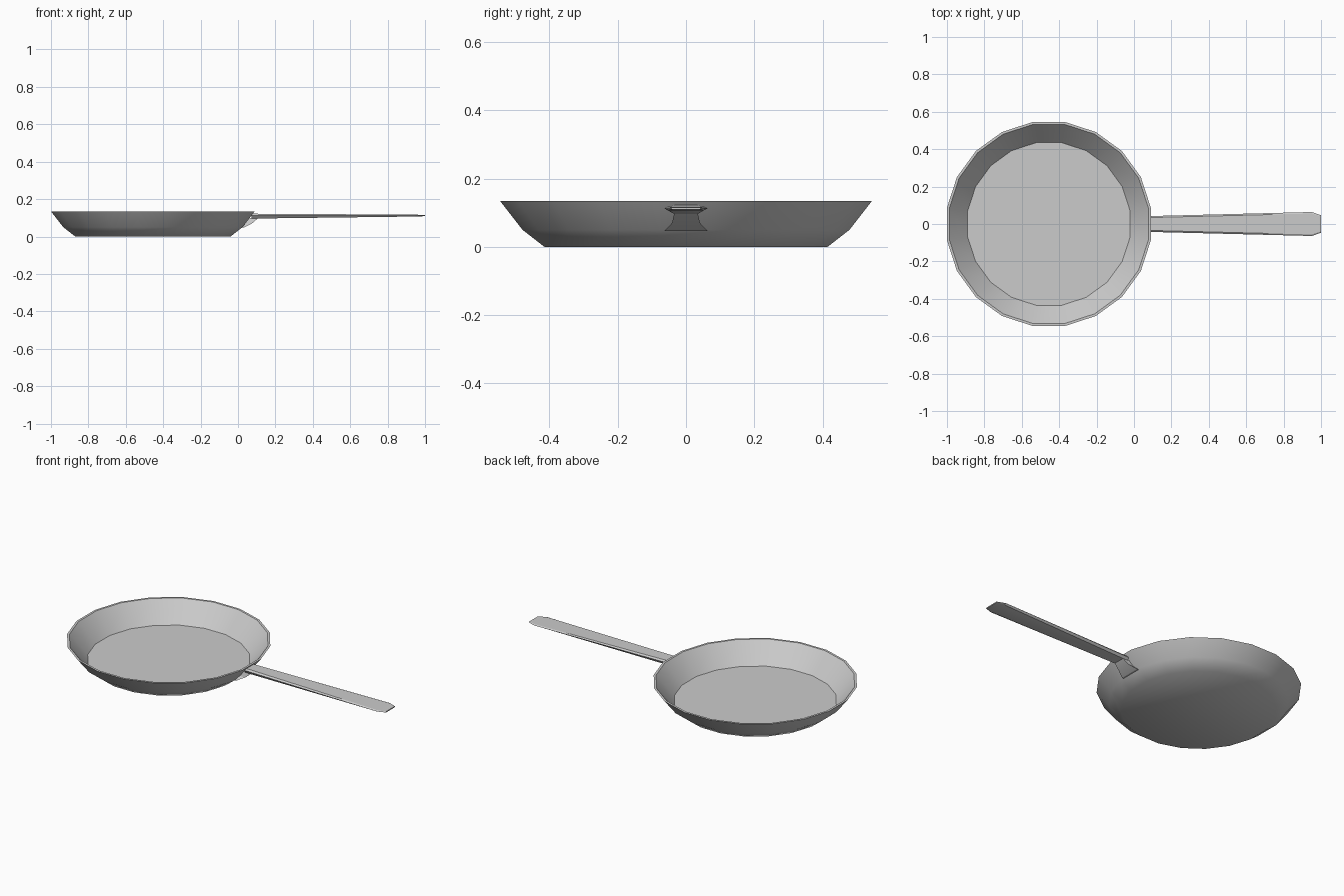
import bpy
import bmesh
import math

cube = bpy.data.objects.get("Cube")
if cube:
    bpy.data.objects.remove(cube, do_unlink=True)

steel = bpy.data.materials.new("grey_metal")
steel.use_nodes = True
COLOUR = (0.6, 0.6, 0.6, 1)
steel.diffuse_color = COLOUR
steel.node_tree.nodes["Principled BSDF"].inputs["Base Color"].default_value = COLOUR


def loft(name, rings, angle):
    """Skin a list of equal-sized rings, cap both ends and shade by angle."""
    bm = bmesh.new()
    loops = [[bm.verts.new(p) for p in ring] for ring in rings]
    for a, b in zip(loops, loops[1:]):
        for i in range(len(a)):
            j = (i + 1) % len(a)
            bm.faces.new((a[i], a[j], b[j], b[i]))
    bm.faces.new(loops[0])
    bm.faces.new(loops[-1])
    bmesh.ops.recalc_face_normals(bm, faces=bm.faces)
    mesh = bpy.data.meshes.new(name)
    bm.to_mesh(mesh)
    bm.free()
    obj = bpy.data.objects.new(name, mesh)
    bpy.context.collection.objects.link(obj)
    mesh.materials.append(steel)
    bpy.ops.object.select_all(action="DESELECT")
    obj.select_set(True)
    bpy.context.view_layer.objects.active = obj
    bpy.ops.object.shade_smooth_by_angle(angle=math.radians(angle))
    return obj


# Pan body: 20-sided dish, outside from base to rim, then inside to the floor
SIDES = 20
PAN_X = -0.455


def circle(radius, z):
    turns = [2 * math.pi * (i + 0.5) / SIDES for i in range(SIDES)]
    return [(PAN_X + radius * math.cos(t), radius * math.sin(t), z) for t in turns]


profile = [(0.42, 0), (0.485, 0.05), (0.552, 0.135), (0.539, 0.135), (0.44, 0.02)]
loft("pan_body", [circle(r, z) for r, z in profile], 40)


# Handle: flat top and underside with bevelled sides, thinning towards the tip
def bar_section(x, top_w, mid_w, low_w, top_z, mid_z, low_z):
    half = [(top_w, top_z), (mid_w, mid_z), (low_w, low_z)]
    return ([(x, w, z) for w, z in half]
            + [(x, -w, z) for w, z in reversed(half)])


loft("handle", [
    bar_section(0.072, 0.034, 0.042, 0.034, 0.122, 0.112, 0.096),
    bar_section(0.95, 0.056, 0.064, 0.052, 0.117, 0.113, 0.107),
    bar_section(1.0, 0.04, 0.047, 0.036, 0.115, 0.112, 0.109),
], 25)


# Bracket: flared foot on the pan wall, narrowing up to the handle
def foot_section(z, x_in, x_out, w):
    return [(x_in, -w, z), (x_out, -w, z), (x_out, w, z), (x_in, w, z)]


loft("handle_bracket", [
    foot_section(0.047, 0.015, 0.03, 0.063),
    foot_section(0.07, 0.03, 0.075, 0.041),
    foot_section(0.1, 0.056, 0.11, 0.034),
], 25)
